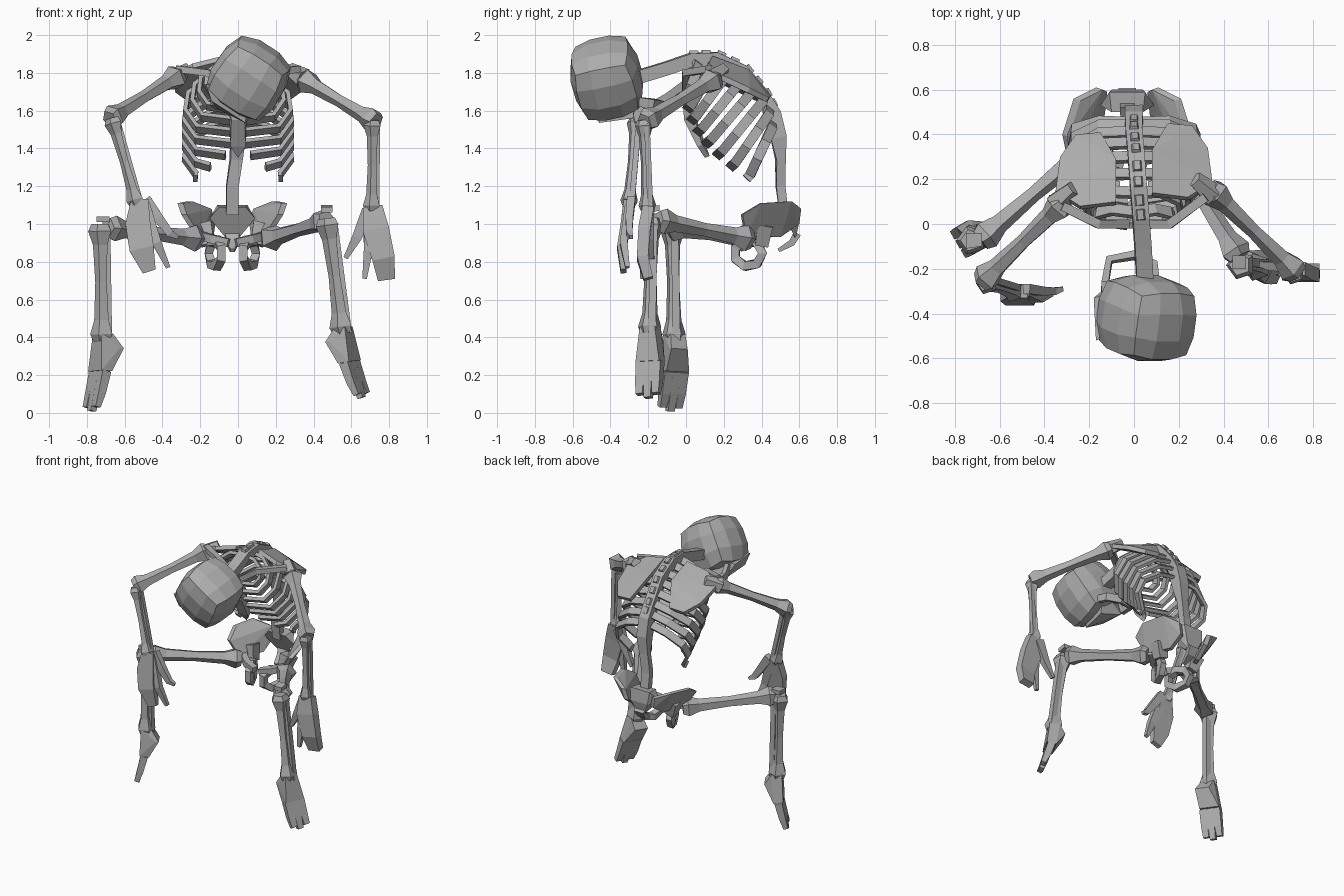
import bpy, bmesh, math
from mathutils import Vector as V, Matrix

cube = bpy.data.objects.get("Cube")
if cube:
    bpy.data.objects.remove(cube, do_unlink=True)

bone_mat = bpy.data.materials.new("bone_grey")
bone_mat.use_nodes = True
grey = (0.42, 0.42, 0.42, 1)
bone_mat.diffuse_color = grey
bone_mat.node_tree.nodes["Principled BSDF"].inputs["Base Color"].default_value = grey


def finish(name, bm):
    bmesh.ops.recalc_face_normals(bm, faces=bm.faces)
    mesh = bpy.data.meshes.new(name)
    bm.to_mesh(mesh)
    bm.free()
    mesh.materials.append(bone_mat)
    obj = bpy.data.objects.new(name, mesh)
    bpy.context.collection.objects.link(obj)
    return obj


def hull(name, pts, thick=(0, 0, 0)):
    """Faceted solid around points, optionally thickened along a vector."""
    bm = bmesh.new()
    for p in pts:
        bm.verts.new(V(p))
        if V(thick).length > 0:
            bm.verts.new(V(p) + V(thick))
    res = bmesh.ops.convex_hull(bm, input=bm.verts)
    junk = {g for g in res["geom_interior"] + res["geom_unused"] if isinstance(g, bmesh.types.BMVert)}
    bmesh.ops.delete(bm, geom=list(junk), context="VERTS")
    bmesh.ops.dissolve_limit(bm, angle_limit=0.05, verts=bm.verts, edges=bm.edges)
    return finish(name, bm)


def sweep(name, pts, sizes, ref=(0, 0, 1), sides=4, closed=False):
    """Sweep a polygon along a path; sizes are (across, along ref) half widths."""
    pts = [V(p) for p in pts]
    n = len(pts)
    if isinstance(sizes, tuple):
        sizes = [sizes] * n
    bm = bmesh.new()
    rings = []
    for i, p in enumerate(pts):
        a = pts[i - 1] if closed or i else p
        b = pts[(i + 1) % n] if closed or i < n - 1 else p
        t = (b - a).normalized()
        side = t.cross(V(ref)).normalized()
        up = side.cross(t)
        grow = 1 / math.cos(math.pi / sides)
        ring = []
        for k in range(sides):
            ang = math.tau * (k + 0.5) / sides
            ring.append(bm.verts.new(p + grow * (side * math.cos(ang) * sizes[i][0] + up * math.sin(ang) * sizes[i][1])))
        rings.append(ring)
    for i in range(n if closed else n - 1):
        r, q = rings[i], rings[(i + 1) % n]
        for k in range(sides):
            j = (k + 1) % sides
            bm.faces.new((r[k], r[j], q[j], q[k]))
    if not closed:
        bm.faces.new(rings[0])
        bm.faces.new(rings[-1])
    return finish(name, bm)


PROFILE = [(0, 1.1), (.06, 1.5), (.18, .95), (.5, .75), (.82, .95), (.94, 1.45), (1, 1.1)]


def long_bone(name, a, b, r, ref=(0, 1, 0)):
    a, b = V(a), V(b)
    sweep(name, [a.lerp(b, t) for t, _ in PROFILE], [(r * f, r * f) for _, f in PROFILE], ref, 5)


def paired_bone(name, a, b, r, offset):
    """Thick bone with a slim one lying against it."""
    a, b, o = V(a), V(b), V(offset)
    long_bone(name + "_main", a - o * .3, b - o * .3, r)
    sweep(name + "_slim", [a.lerp(b, .04) + o, a.lerp(b, .5) + o, b + o], (r * .55, r * .55), (0, 1, 0))


# Skull: rounded box, tilted forward and rolled
bm = bmesh.new()
bmesh.ops.create_cube(bm, size=2)
bmesh.ops.subdivide_edges(bm, edges=bm.edges, cuts=2, use_grid_fill=True)
for v in bm.verts:
    v.co = v.co.lerp(v.co.normalized() * 1.2, .68)
    v.co.x *= 1 - .04 * v.co.z
bm.transform(Matrix.Translation((.06, -.42, 1.775)) @ Matrix.Rotation(math.radians(33), 4, "Y")
             @ Matrix.Rotation(math.radians(14), 4, "X") @ Matrix.Diagonal((.182, .172, .178, 1)))
finish("cranium", bm)
hull("face", [(-.17, -.52, 1.74), (-.18, -.33, 1.73), (-.14, -.5, 1.65), (-.11, -.27, 1.61), (.04, -.46, 1.535),
              (.06, -.28, 1.56), (.05, -.45, 1.7), (.05, -.26, 1.74)])
sweep("jaw", [(-.13, -.32, 1.72), (-.13, -.27, 1.65), (-.11, -.16, 1.635), (0, -.14, 1.63), (.09, -.18, 1.635),
              (.1, -.27, 1.65), (.1, -.3, 1.72)], (.016, .026), (0, .3, 1))

# Spine: neck, back and loins in one chain
spine = [(.05, -.28, 1.77), (.04, -.1, 1.825), (.03, .03, 1.87), (.02, .16, 1.875), (.01, .3, 1.81),
         (0, .4, 1.69), (0, .46, 1.58), (0, .49, 1.46), (-.01, .5, 1.34), (-.03, .5, 1.2), (-.03, .52, 1.05)]
sweep("spine", spine, [(.037, .035)] * 6 + [(.04, .045), (.04, .042)] + [(.032, .024)] * 3, (0, .6, .8))
for i in range(2, 6):
    a, b = V(spine[i]), V(spine[i + 1])
    out = V((0, (b - a).z * -1, (b - a).y)).normalized()
    for f in (.1, .6):
        c = a.lerp(b, f)
        sweep("spinous_process", [c, c + out * .048], [(.035, .03), (.014, .022)], (b - a))

# Ribs and breastbone
RIBS = 8
for s in (-1, 1):
    for i in range(RIBS):
        t = i / (RIBS - 1)
        root = V((.01, .05 + .4 * math.sin(t * 1.57), 1.86 - .32 * (1 - math.cos(t * 1.57))))
        tip = V((0, .01 + .32 * t * t, 1.67 - .43 * t))
        w = .17 + .115 * min(1, t * 2.2)
        spread = .03 + .2 * max(0, t - .65) * 2.8
        path = [root]
        for f, k in ((.1, .55), (.35, .95), (.65, 1), (.93, .78)):
            p = root.lerp(tip, f)
            path.append(V((s * w * k, p.y + .02 * (1 - f), p.z)))
        path.append(V((s * spread, tip.y - .01, tip.z)))
        sweep("rib", path, (.012, .026), (0, -.75, .6))
hull("breastbone", [(-.05, -.02, 1.69), (.05, -.02, 1.69), (-.035, -.01, 1.55), (.035, -.01, 1.55),
                    (-.04, .06, 1.41), (.04, .06, 1.41), (0, .1, 1.35)], (0, .025, .01))

# Shoulders, mirrored with a slight twist
for s, dy, side in ((1, 0, "left"), (-1, -.04, "right")):
    blade = [(.08, .14, 1.89), (.24, .12, 1.85), (.35, .19, 1.79), (.33, .34, 1.72), (.26, .44, 1.67),
             (.15, .45, 1.68), (.08, .33, 1.82)]
    hull(side + "_shoulder_blade", [(s * x, y + dy, z) for x, y, z in blade], (0, -.015, -.025))
    sweep(side + "_collar_bone", [(s * .03, 0, 1.71), (s * .16, .0, 1.8), (s * .32, .12 + dy, 1.82)],
          (.02, .018), (0, 0, 1))
    sweep(side + "_shoulder_tip", [(s * .27, .2 + dy, 1.82), (s * .35, .13 + dy, 1.77)],
          [(.03, .03), (.045, .045)], (0, 0, 1), 5)

# Arms
long_bone("right_upper_arm", (-.31, .1, 1.79), (-.68, -.26, 1.555), .037)
long_bone("left_upper_arm", (.34, .16, 1.77), (.73, -.22, 1.54), .037)
paired_bone("right_forearm", (-.66, -.26, 1.56), (-.53, -.3, 1.1), .027, (.018, .012, 0))
paired_bone("left_forearm", (.72, -.22, 1.55), (.715, -.2, 1.07), .027, (.018, .012, 0))

# Hands: flat palm with joined fingers, one free finger and a thumb
sweep("right_palm", [(-.52, -.3, 1.13), (-.53, -.32, 1), (-.51, -.34, .87), (-.47, -.33, .75)],
      [(.045, .03), (.066, .026), (.065, .024), (.035, .016)], (0, 1, 0))
sweep("right_finger", [(-.5, -.3, 1.1), (-.43, -.33, .9), (-.37, -.31, .77)],
      [(.035, .022), (.025, .02), (.012, .012)], (0, 1, 0))
sweep("right_thumb", [(-.49, -.29, 1.13), (-.42, -.3, 1.03), (-.36, -.3, .95), (-.32, -.29, .93)],
      [(.03, .022), (.026, .02), (.02, .016), (.01, .01)], (0, 1, 0))
sweep("left_palm", [(.715, -.2, 1.09), (.73, -.22, .97), (.77, -.23, .82), (.785, -.2, .71)],
      [(.05, .03), (.07, .032), (.06, .03), (.045, .025)], (0, 1, 0))
sweep("left_finger", [(.7, -.21, 1.04), (.69, -.23, .86), (.67, -.23, .71)],
      [(.035, .022), (.024, .02), (.012, .012)], (0, 1, 0))
sweep("left_thumb", [(.69, -.19, 1.07), (.63, -.19, .93), (.57, -.18, .82)],
      [(.035, .022), (.026, .02), (.012, .012)], (0, 1, 0))

# Pelvis
MID = -.03
for s, side in ((1, "left"), (-1, "right")):
    def m(x, y, z):
        return (MID + s * x, y, z)
    wing = [(.27, .3, 1.05), (.29, .4, 1.11), (.24, .56, 1.12), (.14, .61, 1.08), (.12, .6, 1), (.13, .5, .93),
            (.2, .32, .94)]
    hull(side + "_hip_wing", [m(*p) for p in wing], (-s * .03, -.01, 0))
    ring = [m(.09 + .035 * math.cos(a), .33 + .075 * math.cos(a), .845 + .07 * math.sin(a))
            for a in [math.tau * k / 7 for k in range(7)]]
    sweep(side + "_seat_ring", ring, (.024, .022), (1, 0, 0), closed=True)
    sweep(side + "_pubic_bar", [m(.02, .27, .9), m(.1, .29, .92), m(.18, .36, .94)], (.022, .022))
    sweep(side + "_hip_socket", [m(.13, .4, .89), m(.16, .42, 1)], [(.035, .035), (.05, .04)], (0, 1, 0))
hull("sacrum", [(MID + x, y, z) for x in (-1, 1) for x, y, z in
                ((x * .07, .5, 1.09), (x * .08, .59, 1.1), (x * .12, .53, 1.03), (x * .07, .6, 1.01),
                 (x * .03, .58, .92))])
sweep("tailbone", [(MID, .59, .95), (MID, .56, .9), (MID, .49, .86)], [(.04, .02), (.03, .018), (.012, .01)])

# Legs
long_bone("right_thigh", (-.21, .34, .92), (-.69, -.07, .98), .04, (0, 0, 1))
long_bone("left_thigh", (.16, .34, .92), (.47, -.15, 1.02), .04, (0, 0, 1))
paired_bone("right_shin", (-.72, -.07, 1), (-.71, -.06, .38), .036, (.024, .01, 0))
paired_bone("left_shin", (.48, -.18, 1.03), (.56, -.19, .42), .036, (.024, .01, 0))
hull("right_kneecap", [(-.75, -.11, 1.01), (-.68, -.1, 1.01), (-.75, -.04, 1.01), (-.68, -.04, 1.01)], (0, 0, .03))
hull("left_kneecap", [(.44, -.2, 1.06), (.5, -.2, 1.06), (.44, -.14, 1.07), (.5, -.14, 1.07)], (0, 0, .03))


def foot(side, ankle, heel, mid, toe, broad):
    ankle, heel, mid, toe, broad = map(V, (ankle, heel, mid, toe, broad))
    across = broad.normalized()
    thick = (mid - ankle).cross(across).normalized()
    pts = [c + across * a * wide + thick * b * deep
           for c, wide, deep in ((ankle, .045, .035), (heel, .05, .012), (mid, .07, .033))
           for a in (-1, 1) for b in (-1, 1)]
    hull(side + "_foot", pts)
    for k in (-1, 0, 1):
        o = across * k * .048
        sweep(side + "_toe", [mid + o, mid.lerp(toe, .55) + o, toe + o + V((0, 0, .02 * abs(k)))],
              [(.026, .025), (.022, .024), (.016, .02)], across)


foot("right", (-.715, -.06, .42), (-.64, -.04, .34), (-.73, -.06, .22), (-.775, -.085, .01), (.5, -.85, .05))
foot("left", (.555, -.19, .45), (.495, -.17, .38), (.59, -.19, .27), (.655, -.2, .08), (.45, .88, .05))
